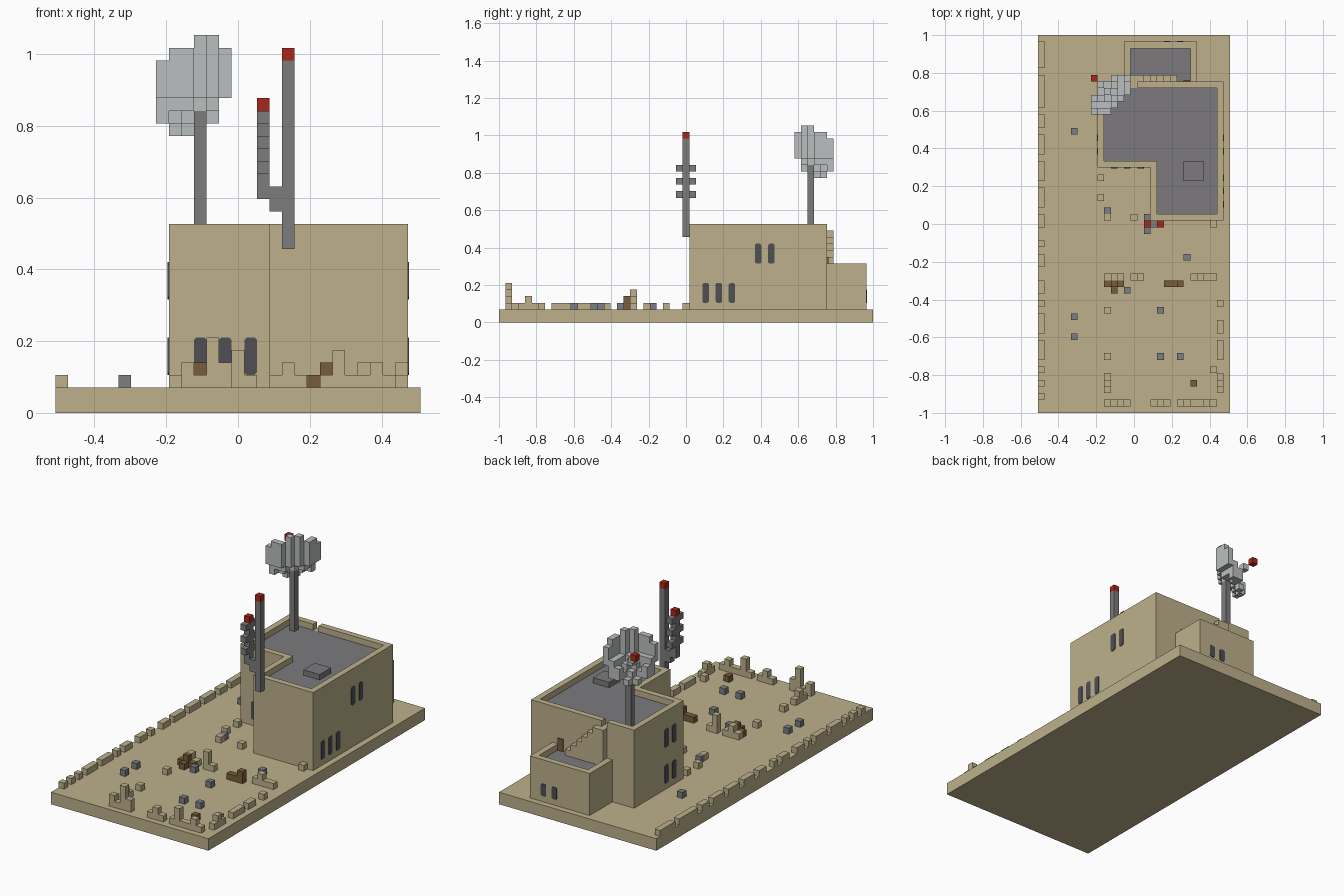
import bpy
import bmesh
from mathutils import Matrix, Vector

UNIT = 2 / 57                      # edge of one building block
ORIGIN = Vector((-14.5, -28.5, 0))

default_cube = bpy.data.objects.get("Cube")
if default_cube:
    bpy.data.objects.remove(default_cube, do_unlink=True)


def material(name, *rgb):
    mat = bpy.data.materials.new(name)
    mat.use_nodes = True
    colour = (*rgb, 1)
    mat.diffuse_color = colour
    mat.node_tree.nodes["Principled BSDF"].inputs["Base Color"].default_value = colour
    return mat


sand = material("sandstone", .51, .44, .26)
roof_grey = material("roof grey", .2, .195, .205)
pole_grey = material("pole grey", .2, .2, .2)
dish_grey = material("dish grey", .5, .52, .52)
red = material("lamp red", .4, .02, .01)
brown = material("rust brown", .19, .11, .045)
slate = material("rubble slate", .2, .21, .23)
dark = material("window dark", .08, .08, .09)


def finish(bm, name, *mats):
    """Turn block coordinates into a scaled, flat-shaded object."""
    for v in bm.verts:
        v.co = (v.co + ORIGIN) * UNIT
    bmesh.ops.recalc_face_normals(bm, faces=bm.faces)
    mesh = bpy.data.meshes.new(name)
    bm.to_mesh(mesh)
    bm.free()
    for mat in mats:
        mesh.materials.append(mat)
    obj = bpy.data.objects.new(name, mesh)
    bpy.context.collection.objects.link(obj)
    return obj


def add_box(bm, corner, size):
    corner, size = Vector(corner), Vector(size)
    place = Matrix.Translation(corner + size / 2) @ Matrix.Diagonal((*size, 1))
    bmesh.ops.create_cube(bm, size=1, matrix=place)


def boxes(name, mat, parts):
    bm = bmesh.new()
    for corner, size in parts:
        add_box(bm, corner, size)
    return finish(bm, name, mat)


def walled_block(name, outline, bottom, top):
    """Extruded outline with a sunken roof inside a one-block parapet."""
    bm = bmesh.new()
    face = bm.faces.new([bm.verts.new((x, y, bottom)) for x, y in outline])
    made = bmesh.ops.extrude_face_region(bm, geom=[face])["geom"]
    for v in made:
        if isinstance(v, bmesh.types.BMVert):
            v.co.z = top
    bmesh.ops.recalc_face_normals(bm, faces=bm.faces)
    roof = next(f for f in made if isinstance(f, bmesh.types.BMFace))
    bmesh.ops.inset_region(bm, faces=[roof], thickness=1, use_even_offset=True)
    # drop the inset roof with vertical parapet walls
    down = bmesh.ops.extrude_face_region(bm, geom=[roof])["geom"]
    for v in down:
        if isinstance(v, bmesh.types.BMVert):
            v.co.z -= 1
        elif isinstance(v, bmesh.types.BMFace):
            v.material_index = 1
    if roof.is_valid:
        bmesh.ops.delete(bm, geom=[roof], context="FACES_ONLY")
    return finish(bm, name, sand, roof_grey)


# Ground slab
boxes("ground_slab", sand, [((0, 0, 0), (29, 57, 2))])

# Main house and rear annex
house = walled_block("main_house", [(17, 29), (28, 29), (28, 50), (9, 50), (9, 37), (17, 37)], 2, 15)
walled_block("rear_annex", [(13, 49), (24, 49), (24, 56), (13, 56)], 2, 9)

# Opening in the rear parapet at the head of the stairs
cutter = boxes("parapet_gap_cutter", sand, [((14, 48.5, 14), (1, 2, 2))])
cutter.hide_render = True
gap = house.modifiers.new("parapet_gap", "BOOLEAN")
gap.operation, gap.solver, gap.object = "DIFFERENCE", "EXACT", cutter
bpy.context.view_layer.objects.active = house
bpy.ops.object.modifier_apply(modifier=gap.name)
bpy.data.objects.remove(cutter, do_unlink=True)

# Roof hatch, stairs and stair door
boxes("roof_hatch", roof_grey, [((22, 35, 14), (3, 3, .9))])
boxes("roof_stairs", sand, [((14 + i, 50, 8), (1, 1, min(6, 7 - i))) for i in range(7)])
boxes("stair_door", brown, [((22, 50, 8), (1, .2, 2))])


# Slit windows: chamfered thin plates
def slits(name, spots, axis, wall, side, bottom, height):
    bm = bmesh.new()
    c = .2
    shape = [(c, 0), (1 - c, 0), (1, c), (1, height - c), (1 - c, height),
             (c, height), (0, height - c), (0, c)]
    for spot in spots:
        rings = []
        for depth in (-.1, .1):
            w = wall + depth * side
            rings.append([bm.verts.new((w, spot + a, bottom + b) if axis == "x"
                                       else (spot + a, w, bottom + b)) for a, b in shape])
        back, front = rings
        bm.faces.new(front)
        bm.faces.new(back)
        for i in range(len(shape)):
            bm.faces.new((back[i - 1], back[i], front[i], front[i - 1]))
    finish(bm, name, dark)


slits("left_lower_windows", (31, 33, 35), "x", 28, 1, 3, 3)
slits("left_upper_windows", (39, 41), "x", 28, 1, 9, 3)
slits("right_lower_windows", (39, 41), "x", 9, -1, 3, 3)
slits("right_upper_windows", (39, 41), "x", 9, -1, 9, 3)
slits("front_windows", (11, 13, 15), "y", 37, -1, 3, 3)
slits("annex_windows", (19, 21), "y", 56, 1, 3, 2)

# Twin aerial on the front wall
boxes("tall_aerial", pole_grey, [((18, 28, 13), (1, 1, 15))])
boxes("aerial_bracket", pole_grey, [((17, 28, 16), (1, 1, 2))])
boxes("short_aerial", pole_grey, [((16, 28, 17), (1, 1, 7))])
boxes("aerial_crossbars", pole_grey,
      [((16, y, z), (1, 1, 1)) for z in (19, 21, 23) for y in (27, 29)])
boxes("aerial_lamps", red, [((18, 28, 28), (1, 1, 1)), ((16, 28, 24), (1, 1, 1))])

# Stepped dish on a mast, tilted up toward the rear right corner
boxes("dish_mast", pole_grey, [((11, 47, 14), (1, 1, 10))])
cells = []
for p in range(6):
    for q in range(6):
        d, e = p - q, abs(p + q - 5)
        if abs(d) > 2:
            continue
        low = 25 if d == 2 or (e > 3 and d >= 0) else min(24, 24 + d)
        if d == -2 and e > 2:
            low += 1
        if d == 2:
            high = 30 if e < 2 else 29
        elif e > 3:
            high = 28 + d if d >= 0 else 26
        else:
            high = low + (2 if e > 2 or d == 1 else 1)
        cells.append(((8 + p, 45 + q, low), (1, 1, high - low)))
boxes("dish_bowl", dish_grey, cells)
boxes("dish_feed_arm", dish_grey, [((8 + i, 50 - i, 27 - i), (1, 1, 1)) for i in (1, 2)])
boxes("dish_feed_lamp", red, [((8, 50, 27), (1, 1, 1))])


# Ruined walls: each string lists block heights along a row
def ruin(name, mat, x, y, heights, along_y=False):
    boxes(name, mat, [((x, y + i, 2) if along_y else (x + i, y, 2), (1, 1, int(h)))
                      for i, h in enumerate(heights)])


ruin("front_ruin_right", sand, 10, 1, "2142")
ruin("front_ruin_middle", sand, 17, 1, "121")
ruin("front_ruin_left", sand, 21, 1, "131121")
ruin("side_ruin_right", sand, 10, 3, "121", True)
ruin("side_ruin_left", sand, 27, 3, "121", True)
ruin("middle_ruin_right", sand, 10, 20, "121")
ruin("middle_ruin_centre", sand, 14, 20, "31")
ruin("middle_ruin_left", sand, 23, 20, "1211")
ruin("rust_heap_right", brown, 10, 19, "121")
ruin("rust_heap_left", brown, 19, 19, "112")

# Low broken fences on both long sides
fence = [(52, 4), (46, 5), (43, 2), (39, 3), (35, 3), (31, 3), (28, 2), (25, 1),
         (22, 2), (18, 2), (16, 1), (12, 3), (8, 3), (6, 1), (4, 1), (2, 1)]
boxes("right_fence", sand, [((0, y, 2), (1, n, 1)) for y, n in fence])
boxes("left_fence", sand, [((27, y, 2), (1, n, 1)) for y, n in ((16, 1), (12, 2), (8, 3))])


# Loose rubble blocks
def rubble(name, mat, spots):
    boxes(name, mat, [((x, y, 2), (1, 1, 1)) for x, y in spots])


rubble("sand_rubble", sand, [(9, 35), (9, 32), (10, 29), (14, 29), (26, 28), (10, 15), (10, 8), (26, 6)])
rubble("slate_rubble", slate, [(5, 42), (10, 30), (22, 23), (5, 14), (5, 11), (18, 15), (18, 8), (21, 8), (13, 18)])
rubble("rust_rubble", brown, [(11, 18), (23, 4)])
